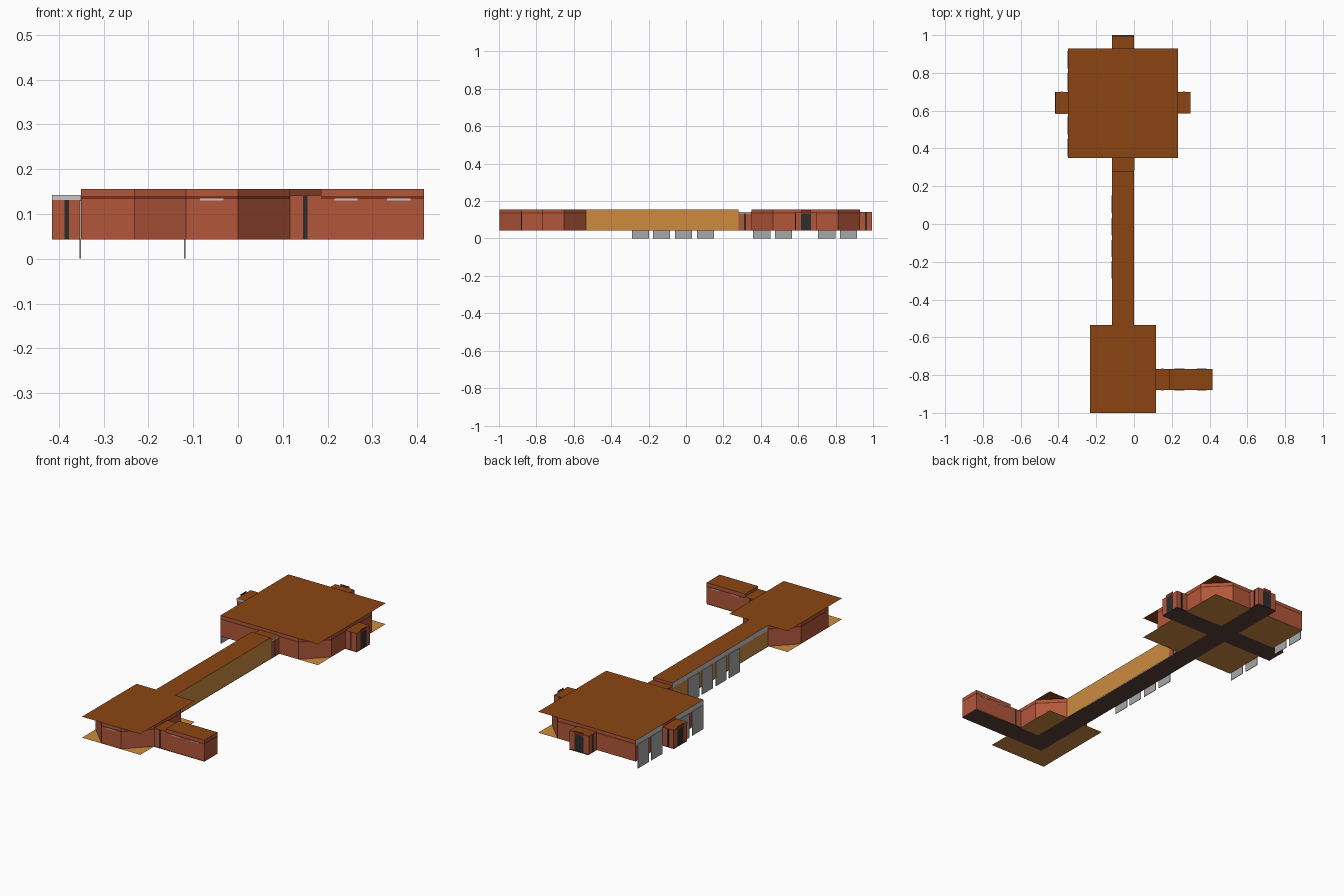
import bpy, bmesh
from mathutils import Vector

if "Cube" in bpy.data.objects:
    bpy.data.objects.remove(bpy.data.objects["Cube"])

# ---------- materials ----------
def lin(c):
    return c / 12.92 if c <= 0.04045 else ((c + 0.055) / 1.055) ** 2.4

def mat(name, hexcol):
    m = bpy.data.materials.new(name)
    m.diffuse_color = [lin(int(hexcol[i:i + 2], 16) / 255) for i in (0, 2, 4)] + [1]
    m.use_nodes = True
    m.node_tree.nodes["Principled BSDF"].inputs["Base Color"].default_value = m.diffuse_color
    return m

CEIL = mat("ceiling_brown", "8B4513")
OCHRE = mat("ochre", "CD8B3F")
BRICK = mat("brick_red", "B2563A")
TRIM = mat("dark_red_trim", "78301E")
BASE = mat("dark_brown_floor", "5C4038")
DOOR = mat("charcoal_door", "2D2D2D")
GREY = mat("shutter_grey", "A8A8A8")
PALE = mat("pale_grey", "C8C8C8")

F, D, C = 0.043, 0.141, 0.156      # floor, door-passage top, ceiling heights

# ---------- helpers ----------
def finish(name, bm, mats):
    me = bpy.data.meshes.new(name)
    bm.to_mesh(me)
    bm.free()
    ob = bpy.data.objects.new(name, me)
    bpy.context.collection.objects.link(ob)
    for m in mats:
        me.materials.append(m)
    return ob

def slab(name, x0, x1, y0, y1, z, m):
    bm = bmesh.new()
    bm.faces.new([bm.verts.new(p) for p in
                  ((x0, y0, z), (x1, y0, z), (x1, y1, z), (x0, y1, z))])
    return finish(name, bm, [m])

def box(name, x0, x1, y0, y1, z0, z1, m):
    bm = bmesh.new()
    bmesh.ops.create_cube(bm, size=1)
    for v in bm.verts:
        v.co = Vector(((x0 + x1) / 2 + v.co.x * (x1 - x0),
                       (y0 + y1) / 2 + v.co.y * (y1 - y0),
                       (z0 + z1) / 2 + v.co.z * (z1 - z0)))
    return finish(name, bm, [m])

def wall(name, pts, bands):
    """Upright sheet along a floor path, split into coloured height bands."""
    bm = bmesh.new()
    mats = []
    for z0, z1, m in bands:
        if m not in mats:
            mats.append(m)
        for a, b in zip(pts, pts[1:]):
            f = bm.faces.new([bm.verts.new(p) for p in
                              ((*a, z0), (*b, z0), (*b, z1), (*a, z1))])
            f.material_index = mats.index(m)
    bmesh.ops.remove_doubles(bm, verts=bm.verts, dist=1e-5)
    return finish(name, bm, mats)

BRICK_BANDS = [(F, 0.133, BRICK), (0.133, 0.140, TRIM), (0.140, C, BRICK)]
PASSAGE_BANDS = [(F, D, BRICK)]
LINTEL = [(D, C, BRICK)]
WINDOW_BRICK = [(F, 0.13, BRICK), (0.13, C, PALE)]
WINDOW_OCHRE = [(F, 0.13, OCHRE), (0.13, C, PALE)]

# ---------- ceilings and floors ----------
for label, z, m in (("ceiling", C, CEIL), ("floor", F, OCHRE)):
    slab("north_room_" + label, -0.35, 0.232, 0.35, 0.93, z, m)
    slab("south_room_" + label, -0.232, 0.116, -1, -0.535, z, m)
slab("corridor_ceiling", -0.116, 0, -0.535, 0.28, C, CEIL)
slab("east_corridor_ceiling", 0.185, 0.415, -0.88, -0.767, C, CEIL)
slab("spine_floor", -0.116, 0, -0.88, 1.0, F - 0.002, BASE)
slab("cross_floor", -0.418, 0.30, 0.585, 0.70, F - 0.0025, BASE)
slab("east_corridor_floor", 0, 0.415, -0.88, -0.767, F - 0.0025, BASE)

# ---------- north room walls (east corners chamfered) ----------
wall("north_room_wall_south_west", [(-0.35, 0.35), (-0.116, 0.35)], BRICK_BANDS)
wall("north_room_wall_south_east",
     [(0, 0.35), (0.116, 0.35), (0.232, 0.466), (0.232, 0.585)], BRICK_BANDS)
wall("north_room_wall_north_east",
     [(0.232, 0.70), (0.232, 0.814), (0.116, 0.93), (0, 0.93)], BRICK_BANDS)
wall("north_room_wall_north_west", [(-0.116, 0.93), (-0.35, 0.93)], BRICK_BANDS)
for i, (a, b) in enumerate(((0.35, 0.585), (0.70, 0.93))):
    wall(f"north_room_window_wall_{i}", [(-0.35, a), (-0.35, b)], WINDOW_BRICK)

# ---------- south room walls (all corners chamfered) ----------
S = -0.998
wall("south_room_wall_west",
     [(0.116, -0.88), (0, S), (-0.116, S), (-0.232, -0.884),
      (-0.232, -0.651), (-0.116, -0.535)], BRICK_BANDS)
wall("south_room_wall_east", [(0.116, -0.767), (0.116, -0.651), (0, -0.535)], BRICK_BANDS)

# ---------- corridors ----------
wall("corridor_east_wall", [(0, -0.535), (0, 0.28)], [(F, C, OCHRE)])
wall("corridor_west_wall", [(-0.116, -0.535), (-0.116, 0.28)], WINDOW_OCHRE)
wall("east_corridor_walls",
     [(0.185, -0.88), (0.415, -0.88), (0.415, -0.767), (0.185, -0.767)], BRICK_BANDS)

# ---------- low door passages: bounds, axis of travel ----------
passages = {
    "west": (-0.415, -0.35, 0.585, 0.70, "x"),
    "east": (0.232, 0.298, 0.585, 0.70, "x"),
    "north": (-0.116, 0, 0.93, 0.995, "y"),
    "corridor": (-0.116, 0, 0.28, 0.35, "y"),
    "south_room": (0.116, 0.185, -0.88, -0.767, "x"),
}
for n, (x0, x1, y0, y1, ax) in passages.items():
    slab(n + "_passage_ceiling", x0, x1, y0, y1, D, CEIL)
    xm, ym, e = (x0 + x1) / 2, (y0 + y1) / 2, 0.001
    if ax == "x":
        sides = [[(x0, y0), (x1, y0)], [(x0, y1), (x1, y1)]]
        ends = [[(x0, y0), (x0, y1)], [(x1, y0), (x1, y1)]]
        box(n + "_door", xm - .005, xm + .005, y0 - e, y1 + e, F, D - e, DOOR)
    else:
        sides = [[(x0, y0), (x0, y1)], [(x1, y0), (x1, y1)]]
        ends = [[(x0, y0), (x1, y0)], [(x0, y1), (x1, y1)]]
        box(n + "_door", x0 - e, x1 + e, ym - .005, ym + .005, F, D - e, DOOR)
    for i in (0, 1):
        wall(f"{n}_passage_side_{i}", sides[i], PASSAGE_BANDS)
    # wall over the door where the passage meets a taller space
    outer = {"west": 0, "east": 1, "north": 1}.get(n)
    for i in (0, 1):
        if i != outer:
            wall(f"{n}_lintel_{i}", ends[i], LINTEL)
    # closed outer end with a dark arched door leaf and a trim plate
    if outer is not None:
        wall(n + "_end_wall", ends[outer], PASSAGE_BANDS)
        a, b = (Vector(p) for p in ends[outer])
        out = Vector((-1, 0) if n == "west" else (1, 0) if n == "east" else (0, 1)) * 0.002
        bm = bmesh.new()
        arch = [(.27, F), (.73, F), (.73, .128), (.65, .14), (.35, .14), (.27, .128)]
        bm.faces.new([bm.verts.new((*(a.lerp(b, t) + out), z)) for t, z in arch])
        finish(n + "_door_leaf", bm, [DOOR])
        wall(n + "_door_sign", [a.lerp(b, .27) + out * 1.4, a.lerp(b, .73) + out * 1.4],
             [(0.132, 0.149, TRIM)])

# pale strips along passage tops
box("west_passage_strip", -0.415, -0.352, 0.582, 0.585, 0.131, 0.142, PALE)
box("corridor_passage_strip", 0, 0.002, 0.285, 0.348, 0.134, 0.142, PALE)

# ---------- hanging window shutters ----------
def shutters(name, x, spans):
    for i, (a, b) in enumerate(spans):
        box(f"{name}_shutter_{i}", x - 0.004, x - 0.001, a, b, 0, 0.13, GREY)

shutters("corridor", -0.116, [(-0.288, -0.197), (-0.176, -0.085), (-0.06, 0.033), (0.058, 0.15)])
shutters("north_room", -0.35, [(0.358, 0.452), (0.475, 0.568), (0.707, 0.80), (0.823, 0.915)])

# ---------- slim wall lamps ----------
box("south_room_lamp", -0.085, -0.032, -1, S, 0.130, 0.1345, PALE)
for x in (0.215, 0.333):
    for y in (-0.881, -0.766):
        box("east_corridor_lamp", x, x + 0.052, y - .001, y + .001, 0.130, 0.1345, PALE)
